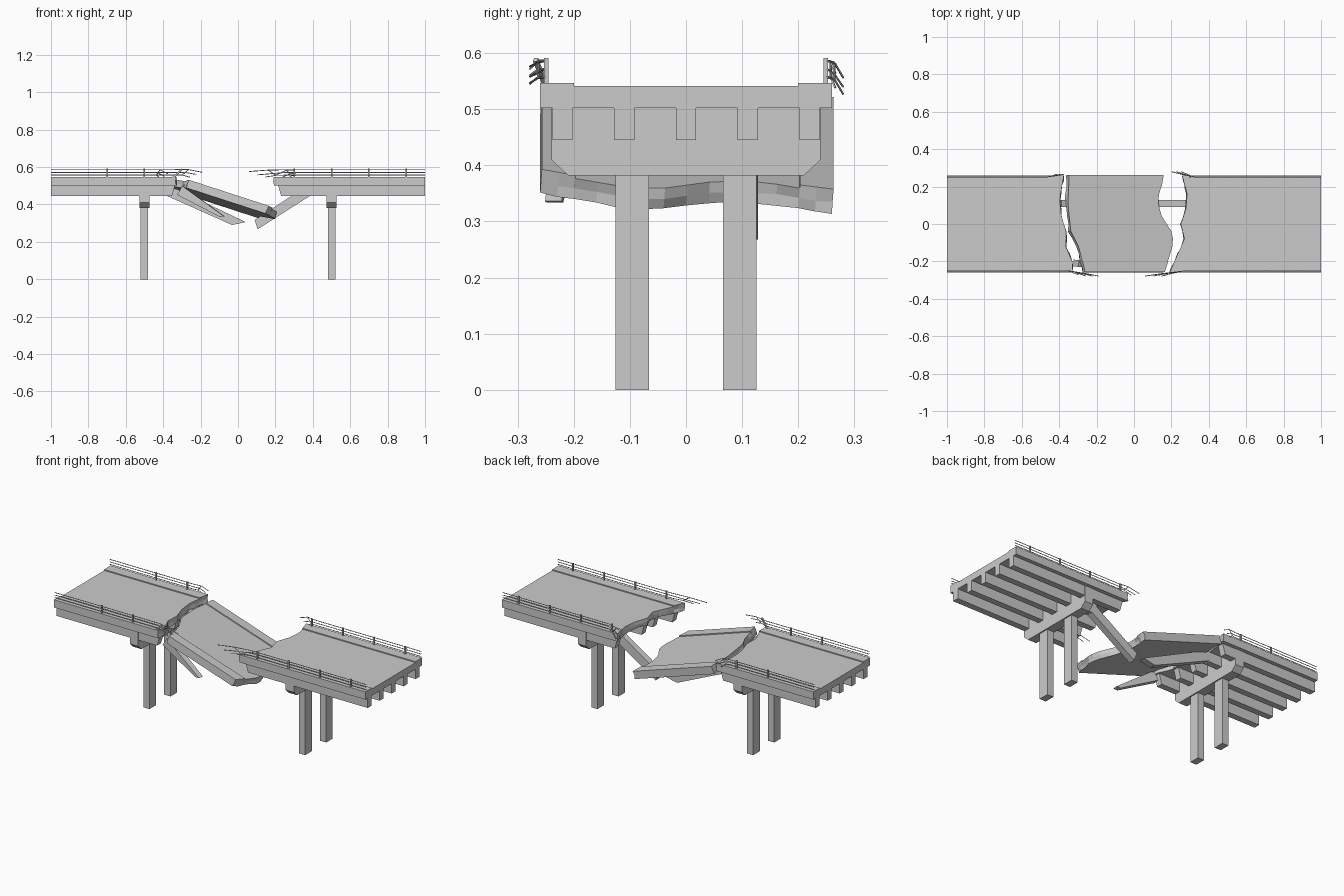
import bpy, bmesh, math, random
from mathutils import Vector

if "Cube" in bpy.data.objects:
    bpy.data.objects.remove(bpy.data.objects["Cube"])

random.seed(4)
BOT, ROAD, WALK = 0.502, 0.541, 0.547     # slab underside, roadway, sidewalk heights


def finish(name, bm):
    bmesh.ops.remove_doubles(bm, verts=bm.verts, dist=1e-5)
    bmesh.ops.dissolve_degenerate(bm, edges=bm.edges, dist=1e-5)
    bmesh.ops.recalc_face_normals(bm, faces=bm.faces)
    me = bpy.data.meshes.new(name)
    bm.to_mesh(me)
    bm.free()
    ob = bpy.data.objects.new(name, me)
    bpy.context.collection.objects.link(ob)
    return ob


def skin(name, rings):
    """Join equal-length vertex rings into a closed solid."""
    bm = bmesh.new()
    rows = [[bm.verts.new(p) for p in r] for r in rings]
    n = len(rows[0])
    for a, b in zip(rows, rows[1:]):
        for i in range(n):
            j = (i + 1) % n
            bm.faces.new((a[i], a[j], b[j], b[i]))
    bm.faces.new(rows[0])
    bm.faces.new(rows[-1][::-1])
    return finish(name, bm)


def box(name, lo, hi):
    return skin(name, [[(lo[0], y, z) for y, z in ((lo[1], lo[2]), (hi[1], lo[2]), (hi[1], hi[2]), (lo[1], hi[2]))],
                       [(hi[0], y, z) for y, z in ((lo[1], lo[2]), (hi[1], lo[2]), (hi[1], hi[2]), (lo[1], hi[2]))]])


def bar(name, p, q, w, h, w2, h2, skew=0.0):
    """Straight, optionally tapered beam from p to q with a slanted broken end."""
    p, q = Vector(p), Vector(q)
    d = (q - p).normalized()
    side = d.cross(Vector((0, 0, 1))).normalized()
    up = side.cross(d)
    ring = lambda c, a, b, s: [c + side * a * i / 2 + up * b * k / 2 + d * s * k
                               for i, k in ((-1, -1), (1, -1), (1, 1), (-1, 1))]
    return skin(name, [ring(p, w, h, 0), ring(q, w2, h2, skew)])


def lerp(pts, y):
    for (y0, x0), (y1, x1) in zip(pts, pts[1:]):
        if y <= y1:
            return x0 + (x1 - x0) * (y - y0) / (y1 - y0)
    return pts[-1][1]


# Fracture lines as (y, x)
left_break = [(-.26, -.33), (-.2, -.33), (-.12, -.365), (-.05, -.36), (.05, -.39), (.134, -.397), (.26, -.375)]
mid_left = [(-.26, -.275), (-.13, -.305), (-.04, -.35), (.1, -.365), (.26, -.36)]
mid_right = [(-.26, .15), (-.2, .17), (-.1, .2), (-.04, .187), (.05, .13), (.134, .115), (.2, .135), (.26, .145)]
right_break = [(-.26, .19), (-.18, .225), (-.08, .27), (0, .25), (.08, .278), (.16, .284), (.26, .257)]


def slab(name, left, right, jl, jr, place=lambda x, y, z: (x, y, z)):
    ys = [-.26, -.23, -.2, -.2, -.16, -.12, -.08, -.04, 0, .04, .08, .12, .16, .2, .2, .23, .26]
    rings = []
    for i, y in enumerate(ys):
        if i and y == ys[i - 1]:
            pass                          # same offsets on both sides of the kerb step
        else:
            o = [random.uniform(-1, 1) for _ in range(4)]
        top = WALK if i < 3 or i > 13 else ROAD
        xl, xr = lerp(left, y), lerp(right, y)
        mid = (BOT + ROAD) / 2
        rings.append([place(*v) for v in (
            (xl, y, top), (xl + jl * o[0], y, mid), (xl + jl * o[1], y, BOT),
            (xr + jr * o[2], y, BOT), (xr + jr * o[3], y, mid), (xr, y, top))])
    ob = skin(name, rings)
    for poly in ob.data.polygons:
        poly.use_smooth = False
    return ob


# Fallen span: sloping down to +x, front edge rolled upward
normal = Vector((.325, .071, 1)).normalized()


def fallen(x, y, z):
    base = Vector((x, y, .347 - .325 * (x - .16) - .071 * (y + .26)))
    return base + normal * (z - BOT)


# Deck slabs
slab("left_deck", [(-.26, -1), (.26, -1)], left_break, 0, .006)
slab("right_deck", right_break, [(-.26, 1), (.26, 1)], .006, 0)
slab("fallen_deck", mid_left, mid_right, .005, .005, fallen)

# Girders under the standing decks, snapped near the fractures
for i, y in enumerate((-.22, -.11, 0, .11, .22)):
    zc = (.445 + BOT) / 2
    lx = -.385 if i == 3 else lerp(left_break, y) - .015
    rx = .36 if i == 3 else lerp(right_break, y) + .015
    bar(f"left_girder_{i}", (-1, y, zc), (lx, y, zc), .036, BOT - .445, .036, BOT - .445, .008)
    bar(f"right_girder_{i}", (1, y, zc), (rx, y, zc), .036, BOT - .445, .036, BOT - .445, .008)

# Broken girders hanging below the gap
bar("hanging_girder_left", (-.40, .11, .485), (.005, .11, .298), .036, .056, .036, .045, .03)
bar("hanging_girder_right", (.385, .11, .478), (.097, .11, .292), .036, .054, .036, .05, -.006)
bar("girder_shard", (-.31, -.21, .475), (-.085, -.235, .335), .036, .055, .03, .015, .01)

# Piers: chamfered cap and two columns
for side, x in (("left", -.5), ("right", .5)):
    prof = [(-.24, BOT), (-.24, .41), (-.21, .382), (.21, .382), (.24, .41), (.24, BOT)]
    skin(f"{side}_pier_cap", [[(x + dx, y, z) for y, z in prof] for dx in (-.027, .027)])
    for k, y in enumerate((-.096, .096)):
        box(f"{side}_column_{k}", (x - .02, y - .03, 0), (x + .02, y + .03, .39))


# Railings: square posts and three thin rails with bent, torn ends
def rails(name, paths):
    cu = bpy.data.curves.new(name, 'CURVE')
    cu.dimensions = '3D'
    cu.bevel_depth = .0022
    cu.bevel_resolution = 0
    cu.use_fill_caps = True
    for pts in paths:
        sp = cu.splines.new('POLY')
        sp.use_smooth = False
        sp.points.add(len(pts) - 1)
        for p, c in zip(sp.points, pts):
            p.co = (*c, 1)
    bpy.context.collection.objects.link(bpy.data.objects.new(name, cu))


# (name, y sign, outer x, bend start x, torn end x, outward bend, droop)
for name, s, x0, x1, x2, out, drop in (
        ("front_left_rail", -1, -1, -.34, -.19, .026, .012),
        ("back_left_rail", 1, -1, -.46, -.375, .014, .02),
        ("front_right_rail", -1, 1, .26, .06, .026, .01),
        ("back_right_rail", 1, 1, .32, .2, .028, .03)):
    paths = []
    for k, z in enumerate((.586, .571, .557)):
        end = x2 + (x1 - x2) * .22 * k
        y = s * .252
        paths.append([(x0, y, z), (x1, y, z),
                      ((x1 + end) / 2, y + s * out * .45, z - drop * .2 + random.uniform(-.004, .004)),
                      (end, y + s * out, z - drop + random.uniform(-.003, .003))])
    # torn picket tying the loose rail ends together
    m = [p[2] for p in paths]
    paths.append([m[0], m[2]])
    rails(name, paths)

for s, side in ((-1, "front"), (1, "back")):
    for x in (-.7, -.5, .3, .5, .7, .9):
        y = s * .249
        box(f"{side}_post_{x}", (x - .004, y - .004, ROAD), (x + .004, y + .004, .591))
    if s < 0:
        bar("bent_post", (-.35, -.25, ROAD), (-.30, -.268, .588), .008, .008, .008, .008)
